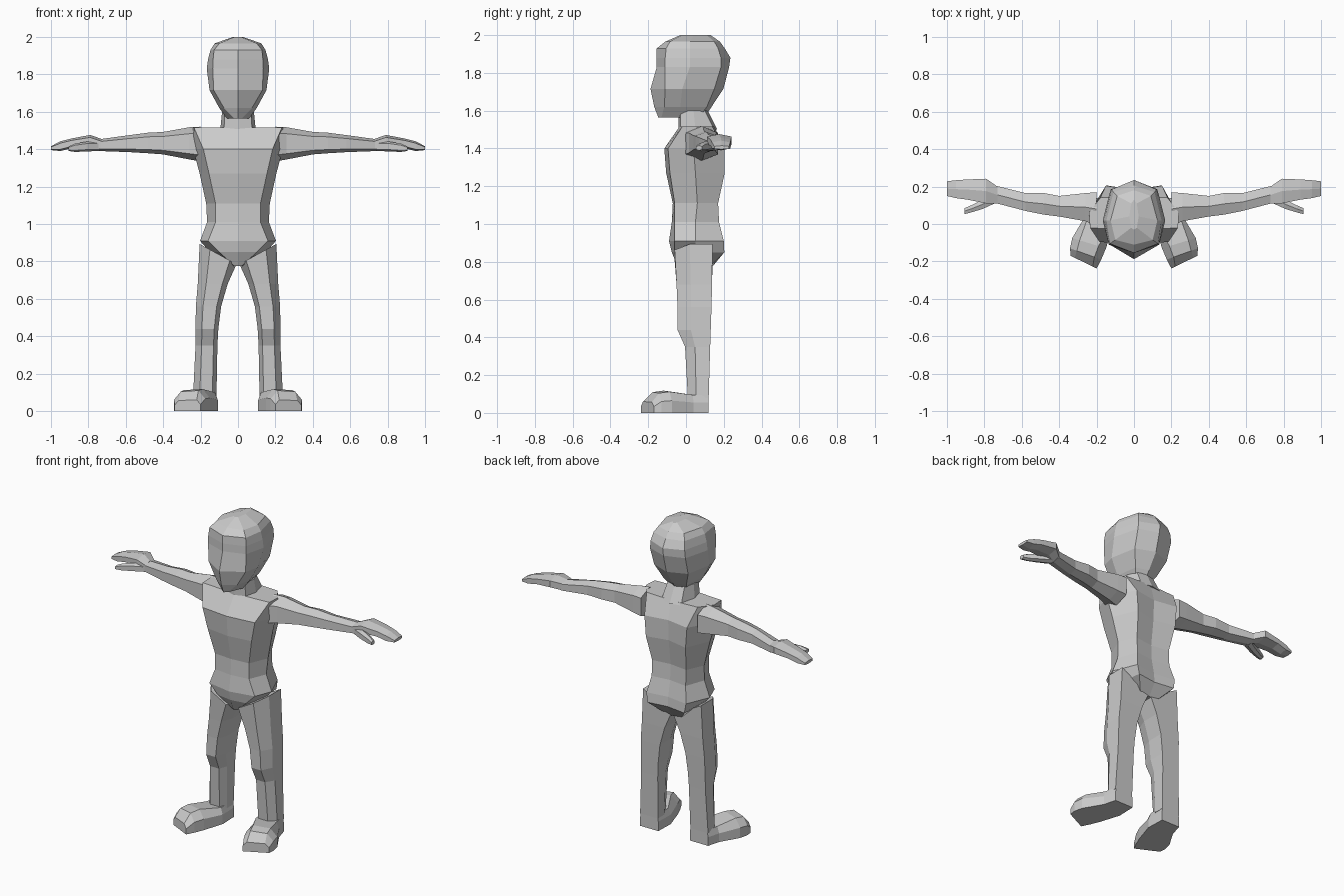
import bpy, bmesh


def loft(name, rings, mirror=False):
    """Skin a list of equal-length point rings, cap both ends, keep flat faces."""
    bm = bmesh.new()
    vs = [[bm.verts.new(p) for p in r] for r in rings]
    n = len(rings[0])
    for a, b in zip(vs, vs[1:]):
        for i in range(n):
            j = (i + 1) % n
            bm.faces.new((a[i], a[j], b[j], b[i]))
    bm.faces.new(vs[0])
    bm.faces.new(vs[-1])
    bmesh.ops.recalc_face_normals(bm, faces=bm.faces)
    me = bpy.data.meshes.new(name)
    bm.to_mesh(me)
    bm.free()
    ob = bpy.data.objects.new(name, me)
    bpy.context.collection.objects.link(ob)
    if mirror:
        ob.modifiers.new("Mirror", 'MIRROR')
    return ob


def sym(z, *half):
    """Eight-sided level ring from five half-outline points, front to back."""
    return [(x, y, z) for x, y in half] + [(-x, y, z) for x, y in half[-2:0:-1]]


def limb_x(x, yf, yb, z0, z1):
    """Six-sided section of a limb that runs along x."""
    h, m = z1 - z0, (yf + yb) / 2
    return [(x, yf, z0 + .18 * h), (x, yf, z0 + .8 * h), (x, m, z1),
            (x, yb, z0 + .8 * h), (x, yb, z0 + .18 * h), (x, m, z0)]


def leg_ring(z, xi, xo, yf, yb, slope=0):
    """Six-sided leg section, optionally rising outward to meet the hip."""
    m = yf + .4 * (yb - yf)
    w = xo - xi
    pts = [(xi, m), (xi + .18 * w, yf), (xo - .28 * w, yf), (xo, m), (xo, yb), (xi, yb)]
    return [(x, y, z + slope * (x - xi)) for x, y in pts]


def foot_ring(xi, yi, xo, yo, h, inset):
    """Foot section between an inner and an outer sole point."""
    def p(t, z):
        return (xi + t * (xo - xi), yi + t * (yo - yi), z)
    return [p(0, 0), p(0, h * .6), p(inset, h), p(1 - inset, h * .95), p(1, h * .55), p(1, 0)]


# Torso
loft("torso", [
    sym(.775, (0, -.045), (.02, -.03), (.03, .04), (.06, .13), (0, .14)),
    sym(.85, (0, -.075), (.10, -.06), (.15, .05), (.13, .203), (0, .185)),
    sym(.91, (0, -.09), (.16, -.06), (.203, .05), (.14, .2), (0, .18)),
    sym(1.01, (0, -.075), (.12, -.06), (.165, .05), (.12, .175), (0, .16)),
    sym(1.11, (0, -.07), (.12, -.06), (.17, .06), (.12, .17), (0, .155)),
    sym(1.27, (0, -.105), (.155, -.085), (.205, .05), (.14, .205), (0, .175)),
    sym(1.40, (0, -.115), (.185, -.095), (.24, .04), (.15, .205), (0, .18)),
    sym(1.515, (0, -.035), (.235, -.02), (.24, .06), (.18, .14), (0, .15)),
])

# Neck
loft("neck", [
    sym(1.50, (0, -.04), (.075, -.03), (.095, .05), (.07, .15), (0, .165)),
    sym(1.60, (0, -.04), (.07, -.03), (.085, .04), (.06, .1), (0, .115)),
])

# Head
loft("head", [
    sym(1.565, (0, -.147), (.02, -.13), (.06, -.04), (.05, .07), (0, .10)),
    sym(1.62, (0, -.168), (.075, -.115), (.10, -.03), (.08, .11), (0, .135)),
    sym(1.715, (0, -.188), (.13, -.11), (.152, -.02), (.12, .15), (0, .198)),
    sym(1.83, (0, -.155), (.135, -.11), (.167, .02), (.125, .185), (0, .228)),
    sym(1.88, (0, -.155), (.133, -.11), (.16, .02), (.12, .185), (0, .235)),
    sym(1.93, (0, -.155), (.128, -.105), (.147, .02), (.11, .17), (0, .205)),
    sym(1.965, (0, -.11), (.10, -.085), (.125, .02), (.09, .15), (0, .18)),
    sym(2.0, (0, -.03), (.015, -.02), (.025, .04), (.015, .11), (0, .13)),
])

# Arms
loft("arm", [
    limb_x(.20, -.01, .17, 1.335, 1.52),
    limb_x(.26, .015, .165, 1.345, 1.517),
    limb_x(.40, .04, .15, 1.372, 1.492),
    limb_x(.48, .05, .165, 1.378, 1.488),
    limb_x(.58, .07, .165, 1.384, 1.475),
    limb_x(.74, .112, .205, 1.39, 1.453),
], True)

# Hands
loft("hand", [
    limb_x(.73, .11, .20, 1.39, 1.455),
    limb_x(.79, .11, .242, 1.41, 1.476),
    limb_x(.89, .13, .238, 1.405, 1.457),
    limb_x(.95, .138, .234, 1.39, 1.442),
    limb_x(1.0, .15, .228, 1.395, 1.415),
], True)
loft("thumb", [
    limb_x(.74, .112, .17, 1.39, 1.44),
    limb_x(.81, .08, .13, 1.388, 1.44),
    limb_x(.87, .062, .10, 1.385, 1.43),
    limb_x(.905, .053, .085, 1.39, 1.415),
], True)

# Legs
loft("leg", [
    leg_ring(.785, .008, .205, -.06, .14, .55),
    leg_ring(.68, .055, .215, -.05, .138),
    leg_ring(.56, .09, .225, -.045, .135),
    leg_ring(.44, .105, .227, -.045, .131),
    leg_ring(.35, .11, .227, -.005, .128),
    leg_ring(.08, .115, .24, .01, .12),
], True)

# Feet
loft("foot", [
    foot_ring(.112, .12, .24, .12, .10, .06),
    foot_ring(.108, .00, .262, .04, .10, .1),
    foot_ring(.15, -.13, .33, -.075, .118, .22),
    foot_ring(.175, -.19, .342, -.13, .11, .22),
    foot_ring(.20, -.238, .338, -.17, .06, .15),
], True)
